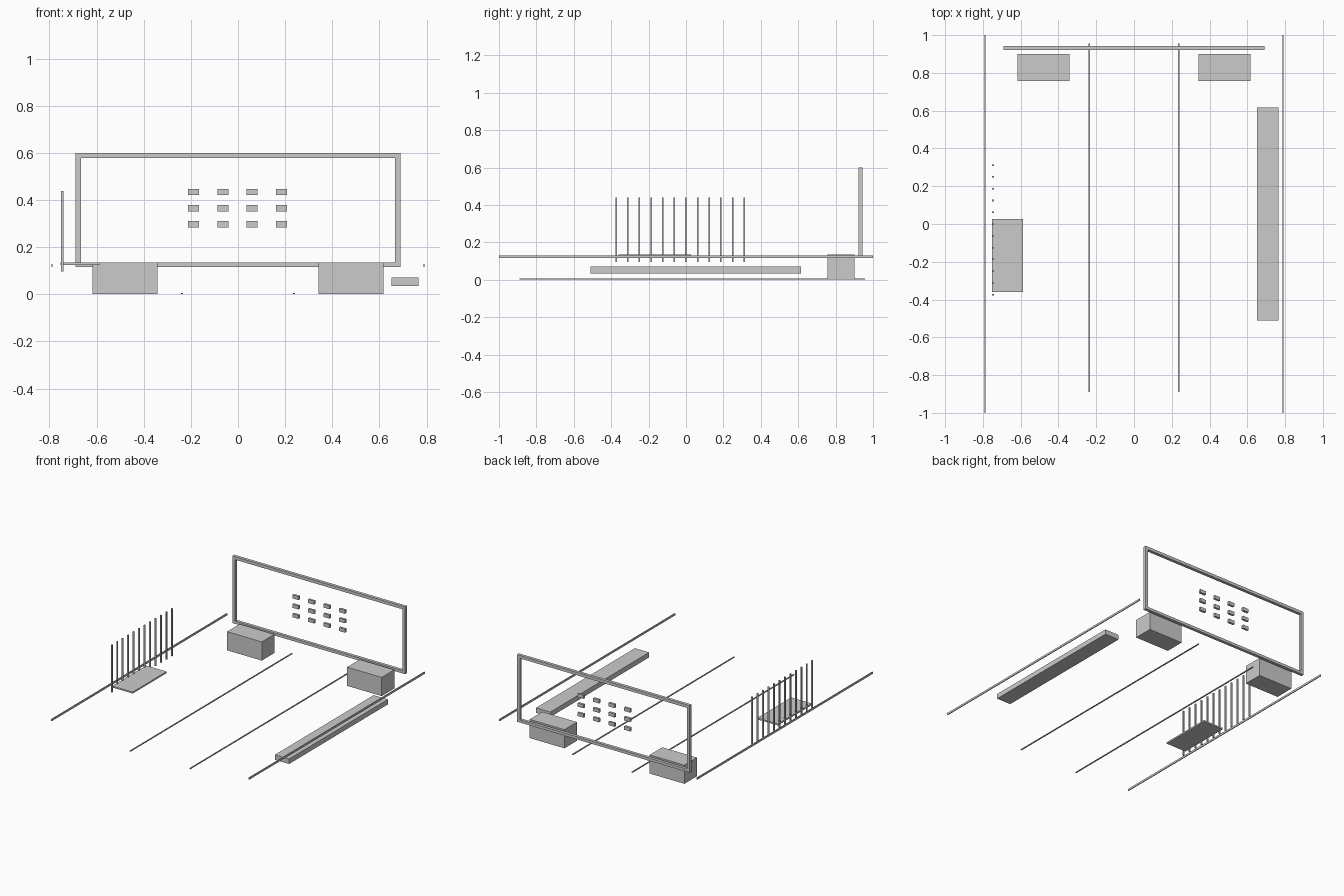
import bpy, bmesh
from mathutils import Matrix, Vector

if "Cube" in bpy.data.objects:
    bpy.data.objects.remove(bpy.data.objects["Cube"])


def boxes(name, spans):
    """One object from a list of boxes, each (x0, x1, y0, y1, z0, z1)."""
    bm = bmesh.new()
    for x0, x1, y0, y1, z0, z1 in spans:
        mat = (Matrix.Translation(((x0 + x1) / 2, (y0 + y1) / 2, (z0 + z1) / 2))
               @ Matrix.Diagonal((x1 - x0, y1 - y0, z1 - z0, 1)))
        bmesh.ops.create_cube(bm, size=1, matrix=mat)
    mesh = bpy.data.meshes.new(name)
    bm.to_mesh(mesh)
    bm.free()
    ob = bpy.data.objects.new(name, mesh)
    bpy.context.collection.objects.link(ob)
    return ob


def around(x, y, z, w, d, h):
    """Span of a box given by its centre and size."""
    return (x - w / 2, x + w / 2, y - d / 2, y + d / 2, z - h / 2, z + h / 2)


# Mirrored pairs: support blocks, long side rails, floor strips
for side, s in (("left", -1), ("right", 1)):
    boxes(f"{side}_support_block", [around(s * 0.479, 0.829, 0.0675, 0.277, 0.143, 0.135)])
    boxes(f"{side}_side_rail", [around(s * 0.789, 0, 0.122, 0.006, 2.0, 0.014)])
    boxes(f"{side}_floor_strip", [around(s * 0.238, 0.033, 0.003, 0.008, 1.846, 0.006)])

# Rectangular back frame
Y0, Y1, X, T = 0.921, 0.943, 0.69, 0.023
boxes("back_frame", [
    (-X, -X + T, Y0, Y1, 0.115, 0.60),
    (X - T, X, Y0, Y1, 0.115, 0.60),
    (-X + T, X - T, Y0, Y1, 0.578, 0.60),
    (-X + T, X - T, Y0, Y1, 0.115, 0.135),
])

# Grid of small tiles inside the frame
boxes("frame_tiles", [around(-0.188 + 0.124 * i, 0.932, 0.297 + 0.068 * j, 0.047, 0.016, 0.026)
                      for i in range(4) for j in range(3)])

# Row of upright slats with a shelf on the left
boxes("upright_slats", [around(-0.746, -0.374 + 0.0623 * i, 0.267, 0.01, 0.008, 0.343)
                        for i in range(12)])
boxes("left_shelf", [(-0.752, -0.588, -0.361, 0.026, 0.123, 0.134)])

# Long bench on the right
boxes("right_bench", [(0.652, 0.766, -0.511, 0.616, 0.034, 0.07)])
